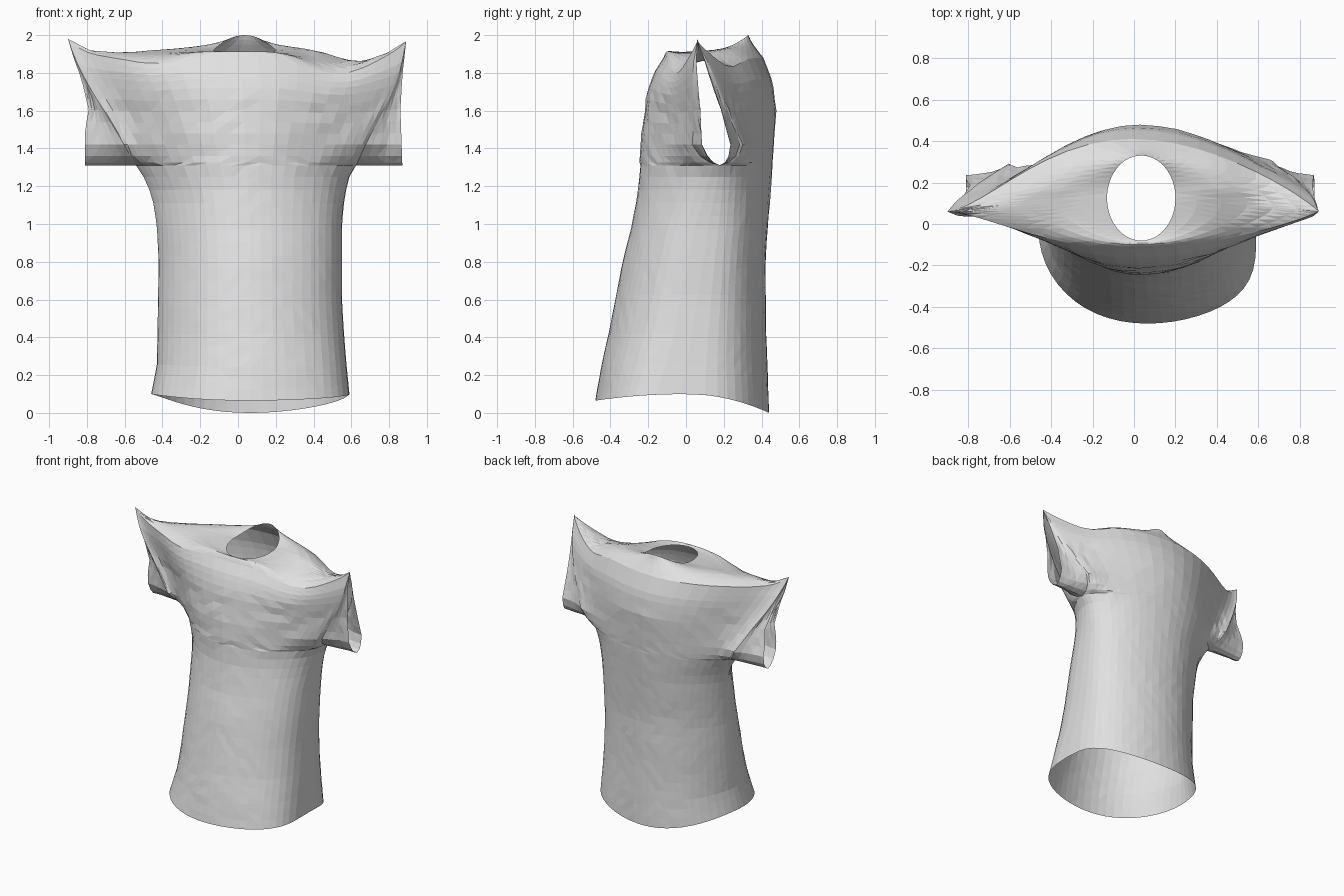
import bpy, bmesh, math, random

random.seed(4)
if "Cube" in bpy.data.objects:
    bpy.data.objects.remove(bpy.data.objects["Cube"], do_unlink=True)

COLUMNS = 26  # faces across each panel
SLEEVE_COLUMNS = 5

# Garment measurements, each as (height, value) pairs
BODY_LEFT = [(0, -.46), (.2, -.43), (.8, -.42), (1, -.43), (1.15, -.455), (1.25, -.5),
             (1.31, -.54), (1.45, -.62), (1.6, -.71), (1.75, -.81), (1.88, -.9)]
BODY_RIGHT = [(0, .59), (.2, .575), (.6, .55), (1, .55), (1.15, .565), (1.25, .59),
              (1.31, .625), (1.45, .69), (1.6, .77), (1.75, .85), (1.88, .89)]
CUFF_LEFT = [(1.31, -.81), (1.5, -.81), (1.6, -.79), (1.75, -.83), (1.88, -.9)]
CUFF_RIGHT = [(1.31, .87), (1.6, .86), (1.75, .87), (1.88, .89)]
FRONT = [(0, -.48), (.2, -.45), (.4, -.415), (.8, -.335), (1, -.285), (1.2, -.25),
         (1.5, -.235), (1.7, -.205), (1.8, -.17), (1.88, -.12)]
BACK = [(0, .44), (.4, .425), (.8, .42), (1.2, .45), (1.6, .478), (1.75, .46), (1.88, .41)]
SEAM = [(0, -.03), (1, .12), (1.3, .18), (1.6, .13), (1.88, .06)]
SLEEVE_GAP = [(1.31, 0), (1.325, .03), (1.36, .055), (1.42, .075), (1.6, .055),
              (1.8, .025), (1.88, 0)]
FULLNESS = [(0, .4), (.4, .48), (1, .55), (1.25, .7), (1.45, .95), (1.6, 1.15), (1.88, 1.25)]


def measure(pairs, z):
    """Linear reading of a measurement at a height."""
    if z <= pairs[0][0]:
        return pairs[0][1]
    for (z0, a), (z1, b) in zip(pairs, pairs[1:]):
        if z <= z1:
            return a + (b - a) * (z - z0) / (z1 - z0)
    return pairs[-1][1]


def angles():
    return [math.pi * (i / COLUMNS - .5) for i in range(COLUMNS + 1)]


def sleeve_depth(z, side, u):
    """Sleeve surface, widening from the cuff (u = 1) to the body (u = 0)."""
    return measure(SEAM, z) + side * measure(SLEEVE_GAP, z) * (1 + .7 * (1 - u) ** 2)


def body_row(z, side):
    """One level of the front (side -1) or back (side 1) panel."""
    left, right = measure(BODY_LEFT, z), measure(BODY_RIGHT, z)
    seam = measure(SEAM, z)
    flare = sleeve_depth(z, side, 0) - seam
    middle = measure(FRONT if side < 0 else BACK, z)
    hem = max(0, 1 - z / .4)
    row = []
    for a in angles():
        s = math.sin(a)
        power = 2 * measure(FULLNESS, z) * (1 - .25 * s)
        y = seam + (middle - seam) * max(0, math.cos(a)) ** power + flare * s ** 6
        # The hem dips a little at the front and more at the back
        dip = .035 * (y / .48) ** 2 if y < 0 else .1 * (y / .44) ** 2
        row.append(((left + right) / 2 + s * (right - left) / 2, y, z + hem * (.1 - dip)))
    return row


def sleeve_row(z, side, inner, outer):
    """One level of a sleeve, from the body to the cuff."""
    a, b = measure(inner, z), measure(outer, z)
    steps = [i / SLEEVE_COLUMNS for i in range(SLEEVE_COLUMNS + 1)]
    return [(a + (b - a) * u, sleeve_depth(z, side, u), z) for u in steps]


def neck_row(side):
    """The collar opening, higher at the back."""
    row = []
    for a in angles():
        c = math.cos(a)
        rise = -.015 * c if side < 0 else .08 * c * c
        row.append((.035 + .165 * math.sin(a), .125 + side * .205 * c, 1.92 + rise))
    return row


def shoulder_row(lower, upper, t):
    return [(p[0] + (q[0] - p[0]) * t,
             p[1] + (q[1] - p[1]) * t,
             p[2] + (q[2] - p[2]) * t ** 2.5 + .03 * math.sin(math.pi * t))
            for p, q in zip(lower, upper)]


def drape(x, y, z):
    """Peaked sleeve tips, a sagging left shoulder and sloping shoulder fronts."""
    t = min(1, max(0, (z - 1.4) / .48)) ** 2
    tip = .1 * (abs(x) / .9) ** 10
    sag = .05 * math.exp(-((x - .62) / .15) ** 2)
    forward = min(1, max(0, (.16 - y) / .2))
    slope = (.06 if x > 0 else .03) * forward * math.exp(-((abs(x) - .45) / .17) ** 2)
    return x, y, z + t * (tip - sag - slope)


def add_panel(bm, rows, flip):
    grid = [[bm.verts.new(drape(*p)) for p in row] for row in rows]
    for low, high in zip(grid, grid[1:]):
        for i in range(len(low) - 1):
            quad = [low[i], low[i + 1], high[i + 1], high[i]]
            bm.faces.new(quad[::-1] if flip else quad)


# Levels: plain body up to the armpit, then sleeves up to the shoulder
sleeve_levels = [1.31, 1.325, 1.36, 1.42, 1.48, 1.54, 1.6, 1.66, 1.72, 1.77, 1.81, 1.85, 1.88]
body_levels = [1.25 * i / 18 for i in range(19)] + sleeve_levels

bm = bmesh.new()
for side in (-1, 1):
    # Body panel closing over the shoulders to the collar
    rows = [body_row(z, side) for z in body_levels]
    top, neck = rows[-1], neck_row(side)
    rows += [shoulder_row(top, neck, t) for t in (.15, .32, .5, .68, .85, 1)]
    add_panel(bm, rows, side > 0)
    # Sleeve panels
    for inner, outer in ((BODY_LEFT, CUFF_LEFT), (BODY_RIGHT, CUFF_RIGHT)):
        rows = [sleeve_row(z, side, inner, outer) for z in sleeve_levels]
        add_panel(bm, rows, (side > 0) != (outer is CUFF_LEFT))

# Sew side seams, underarms and shoulders; cuffs, collar and hem stay open
bmesh.ops.remove_doubles(bm, verts=bm.verts[:], dist=.0008)

# Small cloth creases
for v in bm.verts:
    if v.co.z < 1.7 and not v.is_boundary:
        amount = .004 if v.co.z > 1.25 and v.co.y < .3 else .0015
        v.co.y += random.uniform(-amount, amount)

bmesh.ops.triangulate(bm, faces=bm.faces[:])
mesh = bpy.data.meshes.new("shirt")
bm.to_mesh(mesh)
bm.free()

shirt = bpy.data.objects.new("shirt", mesh)
bpy.context.collection.objects.link(shirt)

# Plain cloth colour
cloth = bpy.data.materials.new("light grey cloth")
cloth.use_nodes = True
colour = (.75, .75, .75, 1)
cloth.diffuse_color = colour
cloth.node_tree.nodes["Principled BSDF"].inputs["Base Color"].default_value = colour
mesh.materials.append(cloth)
